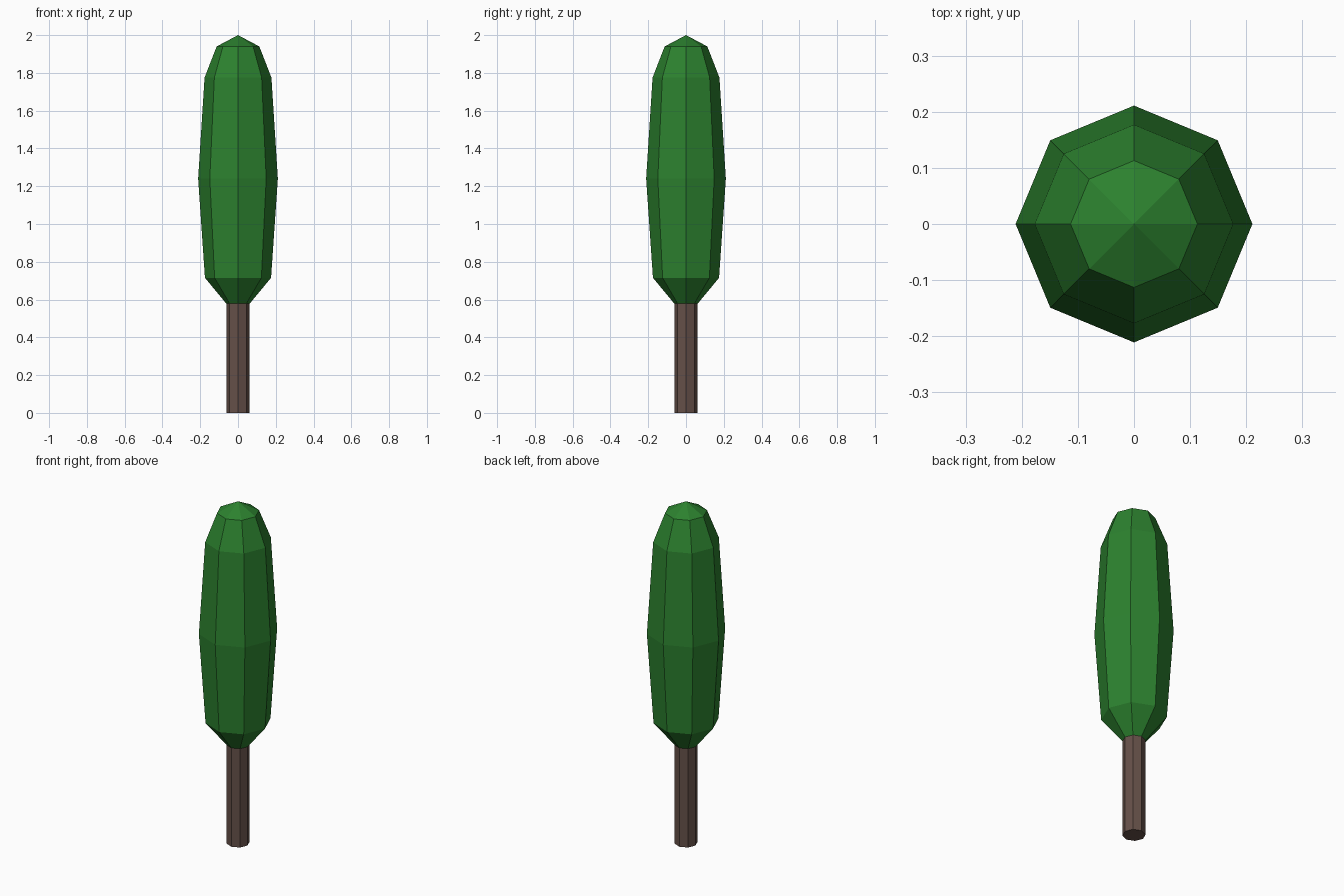
import bpy, bmesh
from math import cos, sin, pi

if "Cube" in bpy.data.objects:
    bpy.data.objects.remove(bpy.data.objects["Cube"])

SIDES = 8


def material(name, color):
    mat = bpy.data.materials.new(name)
    mat.diffuse_color = (*color, 1)
    mat.use_nodes = True
    mat.node_tree.nodes["Principled BSDF"].inputs["Base Color"].default_value = mat.diffuse_color
    return mat


def lathe(name, profile, mat):
    """Flat-shaded eight-sided solid from (radius, z) pairs, bottom to top."""
    bm = bmesh.new()
    rings = []
    for r, z in profile:
        n = SIDES if r > 0 else 1
        rings.append([bm.verts.new((r * cos(2 * pi * i / SIDES),
                                    r * sin(2 * pi * i / SIDES), z)) for i in range(n)])
    for low, high in zip(rings, rings[1:]):
        for i in range(SIDES):
            j = (i + 1) % SIDES
            if len(high) == 1:
                bm.faces.new((low[i], low[j], high[0]))
            else:
                bm.faces.new((low[i], low[j], high[j], high[i]))
    for ring in (rings[0], rings[-1]):
        if len(ring) > 1:
            bm.faces.new(ring)
    bmesh.ops.recalc_face_normals(bm, faces=bm.faces)
    mesh = bpy.data.meshes.new(name)
    bm.to_mesh(mesh)
    bm.free()
    mesh.materials.append(mat)
    obj = bpy.data.objects.new(name, mesh)
    bpy.context.collection.objects.link(obj)
    return obj


# Trunk, running a little way into the foliage
lathe("trunk", [(0.062, 0), (0.062, 0.6)], material("bark", (0.13, 0.08, 0.065)))

# Tall columnar foliage
lathe("foliage",
      [(0.055, 0.57), (0.175, 0.715), (0.211, 1.24), (0.177, 1.775), (0.113, 1.94), (0, 2.0)],
      material("leaves", (0.025, 0.22, 0.028)))
